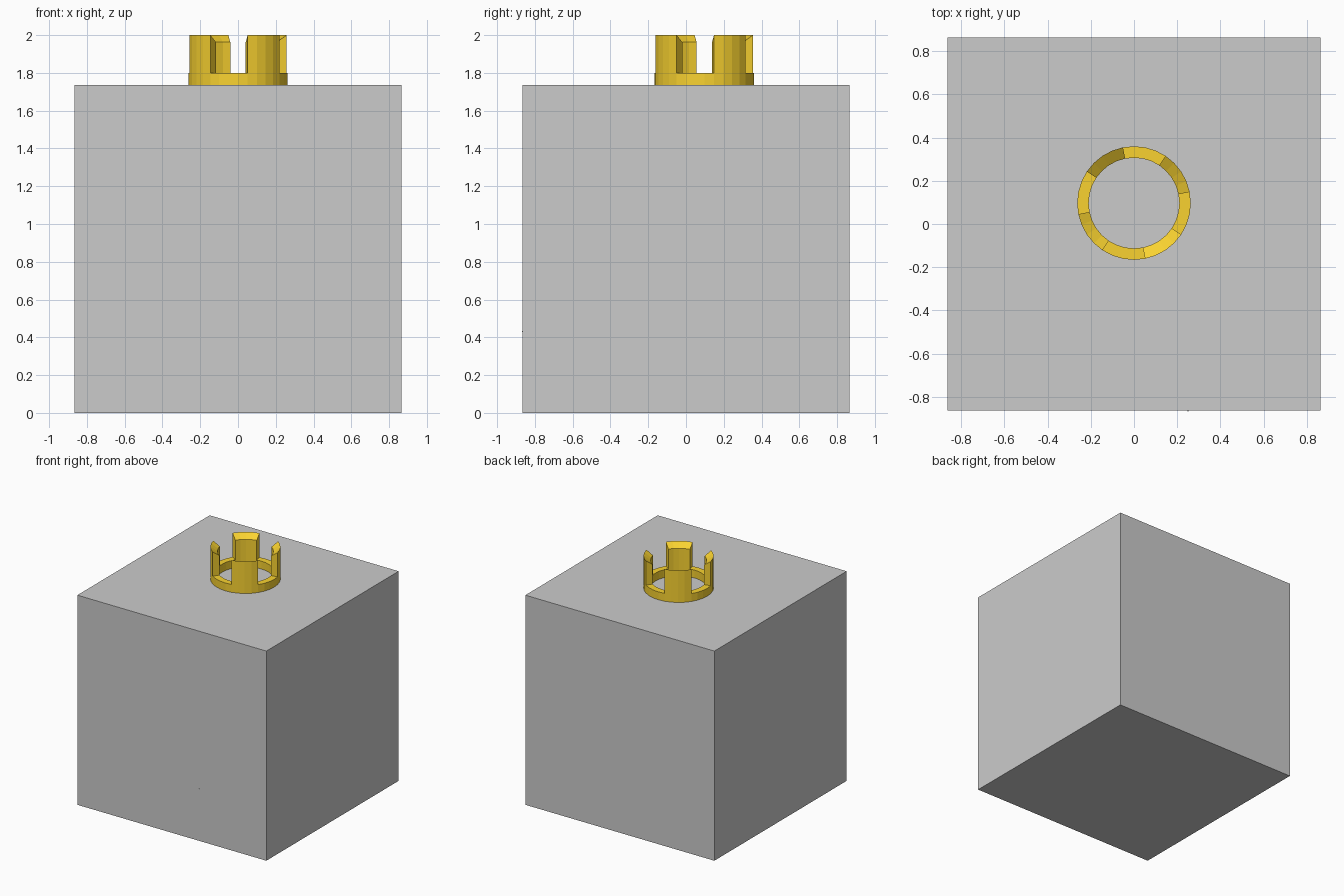
import bpy, bmesh, math

if "Cube" in bpy.data.objects:
    bpy.data.objects.remove(bpy.data.objects["Cube"])

SEGS = 32
HALF, TOP = 0.865, 1.735


def make_object(name, bm):
    bmesh.ops.recalc_face_normals(bm, faces=bm.faces)
    mesh = bpy.data.meshes.new(name)
    bm.to_mesh(mesh)
    bm.free()
    obj = bpy.data.objects.new(name, mesh)
    bpy.context.collection.objects.link(obj)
    return obj


def box(name, center, size):
    bm = bmesh.new()
    bmesh.ops.create_cube(bm, size=1)
    for v in bm.verts:
        v.co = [c + a * s for c, a, s in zip(center, v.co, size)]
    return make_object(name, bm)


def extrude(bm, faces, outer_z, inner_z, mid_r):
    """Extrude faces upward, giving the outer and inner rims their own heights."""
    geom = bmesh.ops.extrude_face_region(bm, geom=faces)["geom"]
    for v in geom:
        if isinstance(v, bmesh.types.BMVert):
            v.co.z = outer_z if v.co.xy.length > mid_r else inner_z
    return [f for f in geom if isinstance(f, bmesh.types.BMFace)]


# Cube body and the tiny speck on its front face
box("cube_body", (0, 0, TOP / 2), (2 * HALF, 2 * HALF, TOP))
box("front_speck", (0.25, -HALF, 0.43), (0.006, 0.006, 0.006))

# Crown: flat ring with four prongs whose tops slope inward
r_out, r_in = 0.263, 0.21
mid_r = (r_out + r_in) / 2
bm = bmesh.new()
rims = [[bm.verts.new((r * math.cos(i * math.tau / SEGS), r * math.sin(i * math.tau / SEGS), TOP))
         for i in range(SEGS)] for r in (r_out, r_in)]
base = [bm.faces.new((rims[0][i], rims[0][(i + 1) % SEGS], rims[1][(i + 1) % SEGS], rims[1][i]))
        for i in range(SEGS)]
ring_top = extrude(bm, base, 1.80, 1.80, mid_r)


def is_prong(face):
    c = face.calc_center_median()
    segment = int(math.atan2(c.y, c.x) % math.tau / math.tau * SEGS)
    return 1 <= segment % 8 <= 4


extrude(bm, [f for f in ring_top if is_prong(f)], 2.0, 1.963, mid_r)
crown = make_object("crown", bm)
crown.location.y = 0.097

gold = bpy.data.materials.new("gold")
gold.diffuse_color = (0.95, 0.65, 0.03, 1)
gold.use_nodes = True
gold.node_tree.nodes["Principled BSDF"].inputs["Base Color"].default_value = gold.diffuse_color
crown.data.materials.append(gold)
